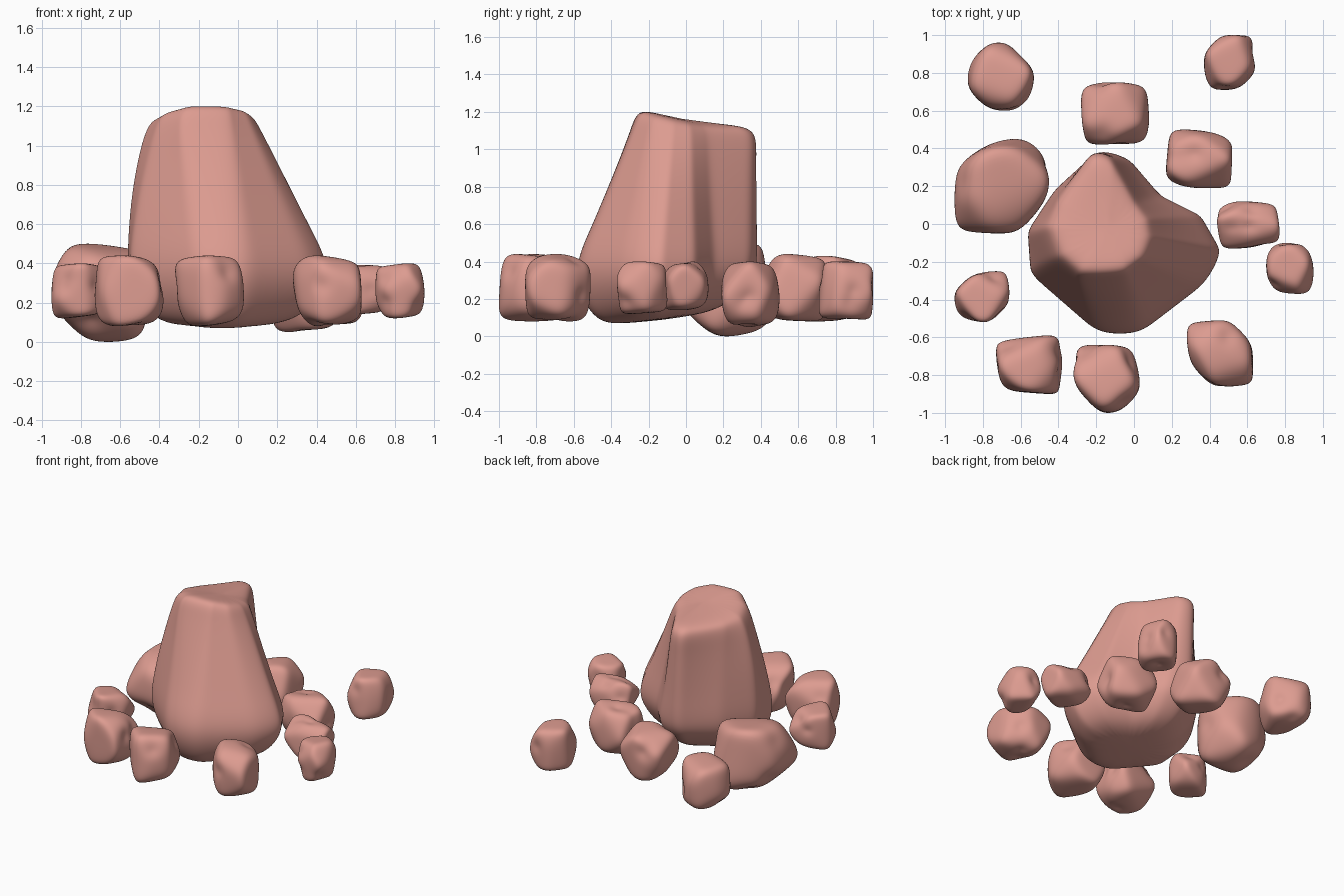
import bpy, bmesh, math, random
from itertools import product
from mathutils import Vector

if "Cube" in bpy.data.objects:
    bpy.data.objects.remove(bpy.data.objects["Cube"])

mat = bpy.data.materials.new("red_stone")
mat.diffuse_color = (0.72, 0.33, 0.28, 1)
mat.use_nodes = True
mat.node_tree.nodes["Principled BSDF"].inputs["Base Color"].default_value = mat.diffuse_color


def fit(points, lo, hi):
    """Stretch points so that they fill the box lo..hi."""
    a = [min(p[i] for p in points) for i in range(3)]
    b = [max(p[i] for p in points) for i in range(3)]
    return [Vector([lo[i] + (p[i] - a[i]) / (b[i] - a[i]) * (hi[i] - lo[i])
                    for i in range(3)]) for p in points]


def add_object(name, bm, lo, hi):
    """Turn a bmesh into a smooth stone filling the box lo..hi."""
    for v, co in zip(bm.verts, fit([v.co.copy() for v in bm.verts], lo, hi)):
        v.co = co
    bmesh.ops.recalc_face_normals(bm, faces=bm.faces)
    for f in bm.faces:
        f.smooth = True
    me = bpy.data.meshes.new(name)
    bm.to_mesh(me)
    bm.free()
    me.materials.append(mat)
    ob = bpy.data.objects.new(name, me)
    bpy.context.collection.objects.link(ob)


def pebble(name, lo, hi, seed, cuts=()):
    """Icosphere pressed against soft side and corner facets, with shallow dents."""
    rnd = random.Random(seed)

    def rand_dir():
        return Vector([rnd.gauss(0, 1) for _ in range(3)]).normalized()

    facets = [(Vector(c[:3]).normalized(), c[3]) for c in cuts]
    for d in product((-1, 0, 1), repeat=3):
        d, k = Vector(d), sum(map(abs, d))
        if k == 1:
            facets.append(((d + rand_dir() * 0.12).normalized(), rnd.uniform(0.97, 1.03)))
        elif k == 3:
            facets.append(((d.normalized() + rand_dir() * 0.35).normalized(),
                           rnd.uniform(1.02, 1.22)))
    dents = [rand_dir() for _ in range(5)]
    bm = bmesh.new()
    bmesh.ops.create_icosphere(bm, subdivisions=5, radius=1)
    for v in bm.verts:
        d = v.co.normalized()
        r = sum((max(0, d.dot(f)) / h) ** 9 for f, h in facets) ** (-1 / 9)
        r -= sum(0.09 * math.exp(-(d - q).length_squared / 0.1) for q in dents)
        v.co = d * r
    add_object(name, bm, lo, hi)


# Main boulder: plan outline at the foot and at the top, blended upwards
foot = [(0.45, -0.15), (0.34, 0.04), (0.13, 0.14), (-0.04, 0.33), (-0.19, 0.37), (-0.42, 0.17),
        (-0.56, -0.04), (-0.55, -0.26), (-0.19, -0.57), (0.01, -0.57), (0.37, -0.30)]
top = [(0.08, -0.08), (0.06, 0.02), (-0.01, 0.11), (-0.14, 0.34), (-0.23, 0.36), (-0.41, 0.11),
       (-0.46, -0.02), (-0.41, -0.17), (-0.29, -0.28), (-0.07, -0.27), (0.05, -0.18)]
# How each corner rises: above 1 bulges out, below 1 hollows in
bulge = [1, 0.9, 0.75, 0.75, 1, 1.5, 2.6, 1.3, 0.9, 1, 1]


def tighten(values):
    """Extra points near the corners of the long sides keep the edges crisp."""
    out = []
    for i, p in enumerate(values):
        j = (i + 1) % len(values)
        out.append(p)
        if math.dist(foot[i], foot[j]) > 0.21:
            out += [p + (values[j] - p) * t for t in (0.25, 0.75)]
    return out


foot_ring = tighten([Vector(p) for p in foot])
top_ring = tighten([Vector(p) for p in top])
powers = tighten(bulge)


def section(t, z, scale=1.0, tilt=0.0, centre=(-0.12, -0.05), saddle=0.0):
    c, ring = Vector(centre), []
    for a, b, k in zip(foot_ring, top_ring, powers):
        p = c + (a.lerp(b, t ** k) - c) * scale
        ring.append((p.x, p.y, z + tilt * (p.y + 0.2) + saddle * (p.y - 0.05) ** 2))
    return ring


low = (-0.1, -0.16)
rings = [section(0, 0.09, 0.40, 0.12, low), section(0, 0.12, 0.72, 0.14, low),
         section(0, 0.25, 0.93, 0.1, low), section(0, 0.39, 1.01),
         section(0.25, 0.58), section(0.5, 0.76), section(0.76, 0.95),
         section(0.97, 1.10, 1.01, -0.06), section(1, 1.165, 0.9, -0.14, saddle=0.4),
         section(1, 1.18, 0.5, -0.14, saddle=0.4)]
bm = bmesh.new()
loops = [[bm.verts.new(p) for p in ring] for ring in rings]
for a, b in zip(loops, loops[1:]):
    for i in range(len(a)):
        j = (i + 1) % len(a)
        bm.faces.new((a[i], a[j], b[j], b[i]))
bm.faces.new(loops[0][::-1])
bm.faces.new(loops[-1])
# Round the loft by subdividing it, then bake the result
cage = bpy.data.meshes.new("cage")
bm.to_mesh(cage)
bm.free()
tmp = bpy.data.objects.new("cage", cage)
bpy.context.collection.objects.link(tmp)
tmp.modifiers.new("round", 'SUBSURF').levels = 3
bm = bmesh.new()
bm.from_object(tmp, bpy.context.evaluated_depsgraph_get())
bpy.data.objects.remove(tmp)
add_object("main_boulder", bm, (-0.56, -0.58, 0.07), (0.45, 0.38, 1.20))

# Ring of small stones: x range, y range, z range
stones = [(-0.88, -0.53, 0.60, 0.96, 0.08, 0.43), (-0.28, 0.08, 0.42, 0.75, 0.08, 0.44),
          (0.37, 0.64, 0.71, 1.00, 0.09, 0.40), (0.17, 0.52, 0.19, 0.50, 0.05, 0.40),
          (-0.95, -0.45, -0.05, 0.45, 0.00, 0.50), (0.44, 0.77, -0.13, 0.12, 0.14, 0.40),
          (0.70, 0.95, -0.37, -0.10, 0.12, 0.40), (-0.95, -0.66, -0.52, -0.25, 0.12, 0.40),
          (-0.73, -0.38, -0.90, -0.59, 0.08, 0.44), (-0.32, 0.03, -1.00, -0.64, 0.08, 0.44),
          (0.28, 0.63, -0.86, -0.51, 0.08, 0.44)]
# Extra facets (direction, distance) for the stones with clearly cut corners
cuts = {0: [(-1, -1, 0, 1.0), (1, 1, 0, 0.85), (-1, 1, 0, 1.0)],
        2: [(-1, 1, 0, 0.95), (1, -1, 0, 1.0)],
        4: [(0.76, -0.65, 0, 0.92), (-0.6, 0.8, 0, 0.95), (0, -0.65, -0.75, 0.85),
            (-0.7, 0, -0.7, 0.88)],
        7: [(-1, 1, 0, 0.9), (1, -1, 0, 0.95)],
        9: [(-1, -1, 0, 0.85), (1, -1, 0, 1.0)],
        10: [(-1, -1, 0, 0.9), (1, 1, 0, 0.95)]}
for i, (x0, x1, y0, y1, z0, z1) in enumerate(stones):
    pebble(f"small_stone_{i + 1}", (x0, y0, z0), (x1, y1, z1), i + 3, cuts.get(i, ()))
